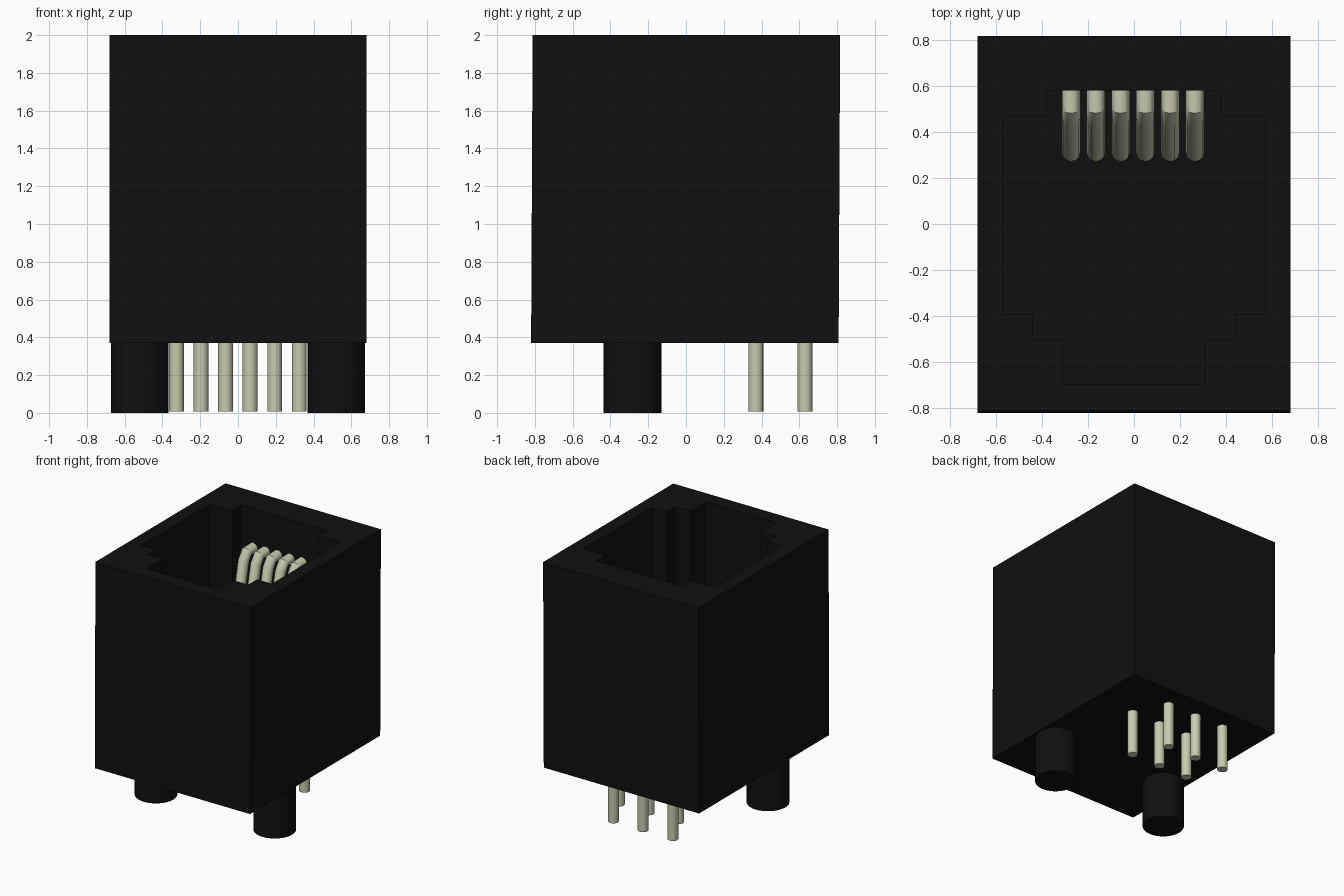
import bpy, bmesh, math

cube = bpy.data.objects.get("Cube")
if cube:
    bpy.data.objects.remove(cube, do_unlink=True)


def make_material(name, color):
    m = bpy.data.materials.new(name)
    m.diffuse_color = (*color, 1)
    m.use_nodes = True
    bsdf = next(n for n in m.node_tree.nodes if n.type == 'BSDF_PRINCIPLED')
    bsdf.inputs["Base Color"].default_value = (*color, 1)
    return m


black = make_material("black plastic", (0.005, 0.005, 0.005))
metal = make_material("pale contact metal", (0.58, 0.59, 0.43))


def activate(ob):
    bpy.ops.object.select_all(action='DESELECT')
    ob.select_set(True)
    bpy.context.view_layer.objects.active = ob


def prism(name, outline, z0, z1, mat, lean=0.0):
    """Extrude an xy outline upward, leaning slightly in y."""
    bm = bmesh.new()
    base = bm.faces.new([bm.verts.new((x, y, z0)) for x, y in outline])
    ext = bmesh.ops.extrude_face_region(bm, geom=[base])
    for v in ext["geom"]:
        if isinstance(v, bmesh.types.BMVert):
            v.co.z = z1
            v.co.y += lean
    bmesh.ops.recalc_face_normals(bm, faces=bm.faces)
    me = bpy.data.meshes.new(name)
    bm.to_mesh(me)
    bm.free()
    ob = bpy.data.objects.new(name, me)
    bpy.context.collection.objects.link(ob)
    me.materials.append(mat)
    return ob


def cylinder(name, x, y, z0, z1, r, sides, mat):
    bpy.ops.mesh.primitive_cylinder_add(vertices=sides, radius=r, depth=z1 - z0,
                                        location=(x, y, (z0 + z1) / 2))
    ob = bpy.context.object
    ob.name = name
    ob.data.materials.append(mat)
    bpy.ops.object.shade_smooth_by_angle(angle=math.radians(35))
    return ob


def wire(name, path, r, mat):
    """Round wire along a path of points."""
    cu = bpy.data.curves.new(name, 'CURVE')
    cu.dimensions = '3D'
    cu.bevel_depth = r
    cu.bevel_resolution = 4
    cu.use_fill_caps = True
    sp = cu.splines.new('POLY')
    sp.points.add(len(path) - 1)
    for p, co in zip(sp.points, path):
        p.co = (*co, 1)
    cu.materials.append(mat)
    ob = bpy.data.objects.new(name, cu)
    bpy.context.collection.objects.link(ob)
    activate(ob)
    bpy.ops.object.convert(target='MESH')
    bpy.ops.object.shade_smooth_by_angle(angle=math.radians(35))


# Housing with a stepped plug opening in its top
housing = prism("housing", [(-0.68, -0.82), (0.68, -0.82), (0.68, 0.808), (-0.68, 0.808)],
                0.37, 2.0, black, lean=0.008)
half = [(0.31, -0.695), (0.31, -0.50), (0.44, -0.50), (0.44, -0.39),
        (0.57, -0.39), (0.57, 0.465), (0.38, 0.465), (0.38, 0.58)]
opening = prism("opening_cutter", half + [(-x, y) for x, y in reversed(half)],
                0.55, 2.1, black)
opening.hide_render = True
cut = housing.modifiers.new("opening", 'BOOLEAN')
cut.operation = 'DIFFERENCE'
cut.solver = 'EXACT'
cut.object = opening
activate(housing)
bpy.ops.object.modifier_apply(modifier=cut.name)
bpy.data.objects.remove(opening, do_unlink=True)

# Round mounting pegs
for side, x in (("left", 0.52), ("right", -0.52)):
    cylinder(f"{side}_mounting_peg", x, -0.283, 0.0, 0.40, 0.153, 32, black)

# Six staggered solder pins and six bent spring contacts
for i in range(6):
    cylinder(f"solder_pin_{i + 1}", -0.326 + 0.13 * i, 0.63 if i % 2 == 0 else 0.37,
             0.008, 0.40, 0.039, 20, metal)
    x = -0.273 + 0.1075 * i
    wire(f"spring_contact_{i + 1}",
         [(x, 0.60, 1.69), (x, 0.50, 1.69), (x, 0.46, 1.63), (x, 0.31, 0.95)], 0.04, metal)
